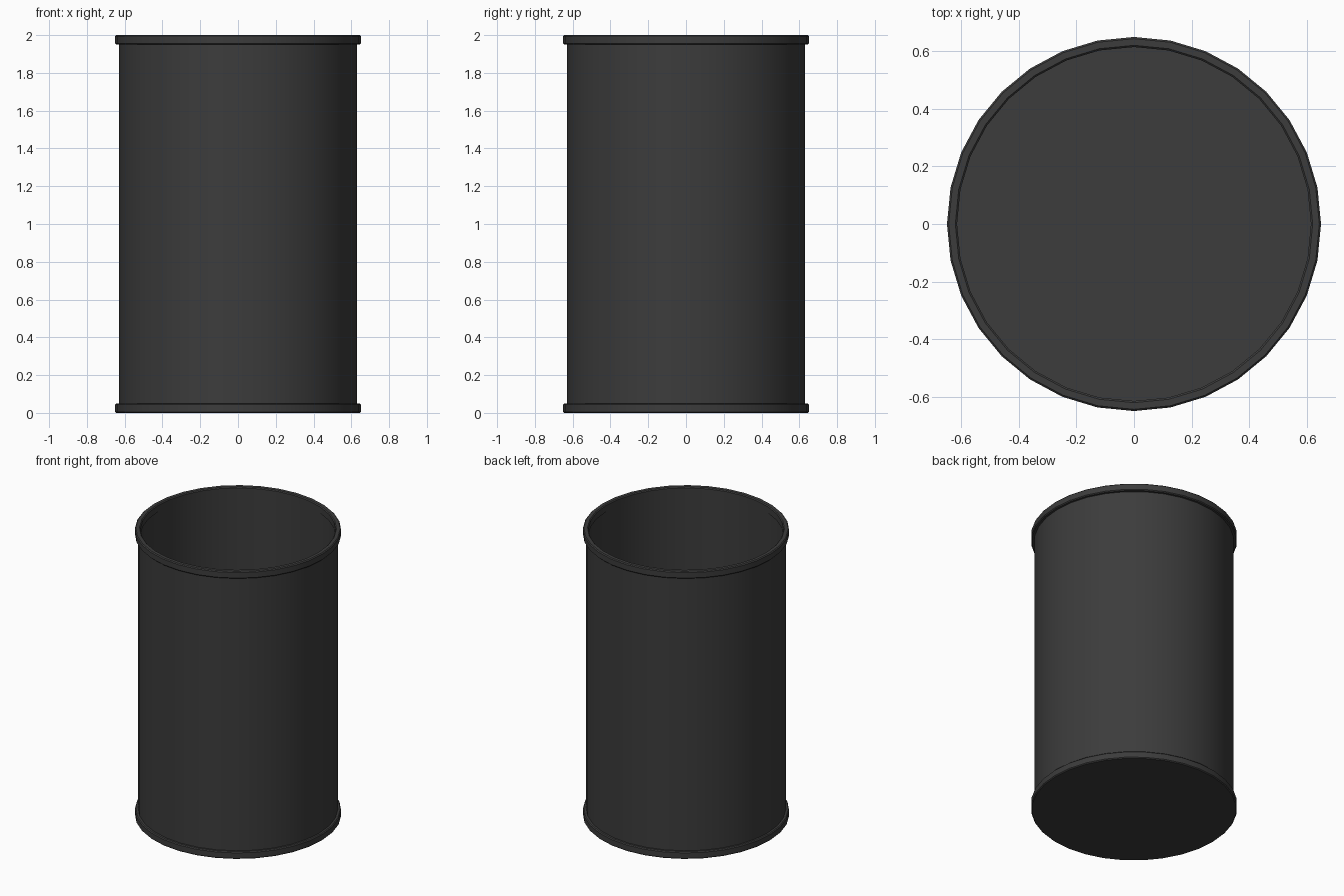
import bpy, bmesh, math

if "Cube" in bpy.data.objects:
    bpy.data.objects.remove(bpy.data.objects["Cube"])

SIDES = 32

dark = bpy.data.materials.new("dark_metal")
dark.diffuse_color = (0.045, 0.045, 0.045, 1)
dark.use_nodes = True
dark.node_tree.nodes["Principled BSDF"].inputs["Base Color"].default_value = dark.diffuse_color


def lathe(name, profile, closed):
    """Revolve (radius, z) points about z; radius 0 gives a pole."""
    bm = bmesh.new()
    rings = []
    for r, z in profile:
        if r == 0:
            rings.append([bm.verts.new((0, 0, z))] * SIDES)
        else:
            rings.append([bm.verts.new((r * math.cos(2 * math.pi * i / SIDES),
                                        r * math.sin(2 * math.pi * i / SIDES), z))
                          for i in range(SIDES)])
    pairs = list(zip(rings, rings[1:]))
    if closed:
        pairs.append((rings[-1], rings[0]))
    for a, b in pairs:
        for i in range(SIDES):
            j = (i + 1) % SIDES
            bm.faces.new(list(dict.fromkeys((a[i], a[j], b[j], b[i]))))
    bmesh.ops.recalc_face_normals(bm, faces=bm.faces)
    mesh = bpy.data.meshes.new(name)
    bm.to_mesh(mesh)
    bm.free()
    obj = bpy.data.objects.new(name, mesh)
    bpy.context.collection.objects.link(obj)
    mesh.materials.append(dark)
    bpy.ops.object.select_all(action='DESELECT')
    obj.select_set(True)
    bpy.context.view_layer.objects.active = obj
    bpy.ops.object.shade_smooth_by_angle(angle=math.radians(30))
    return obj


# Open cylindrical shell with a solid floor and a raised bottom rim
B = 0.006
lathe("can_body", [(0, 0), (0.65 - B, 0), (0.65, B), (0.65, 0.05 - B),
                   (0.65 - B, 0.05), (0.63, 0.05), (0.63, 1.98),
                   (0.62, 1.98), (0.62, 0.03), (0, 0.03)], False)

# Raised lip around the open top
lathe("top_rim", [(0.615, 1.95), (0.65 - B, 1.95), (0.65, 1.95 + B),
                  (0.65, 2 - B), (0.65 - B, 2), (0.615 + B, 2),
                  (0.615, 2 - B)], True)
